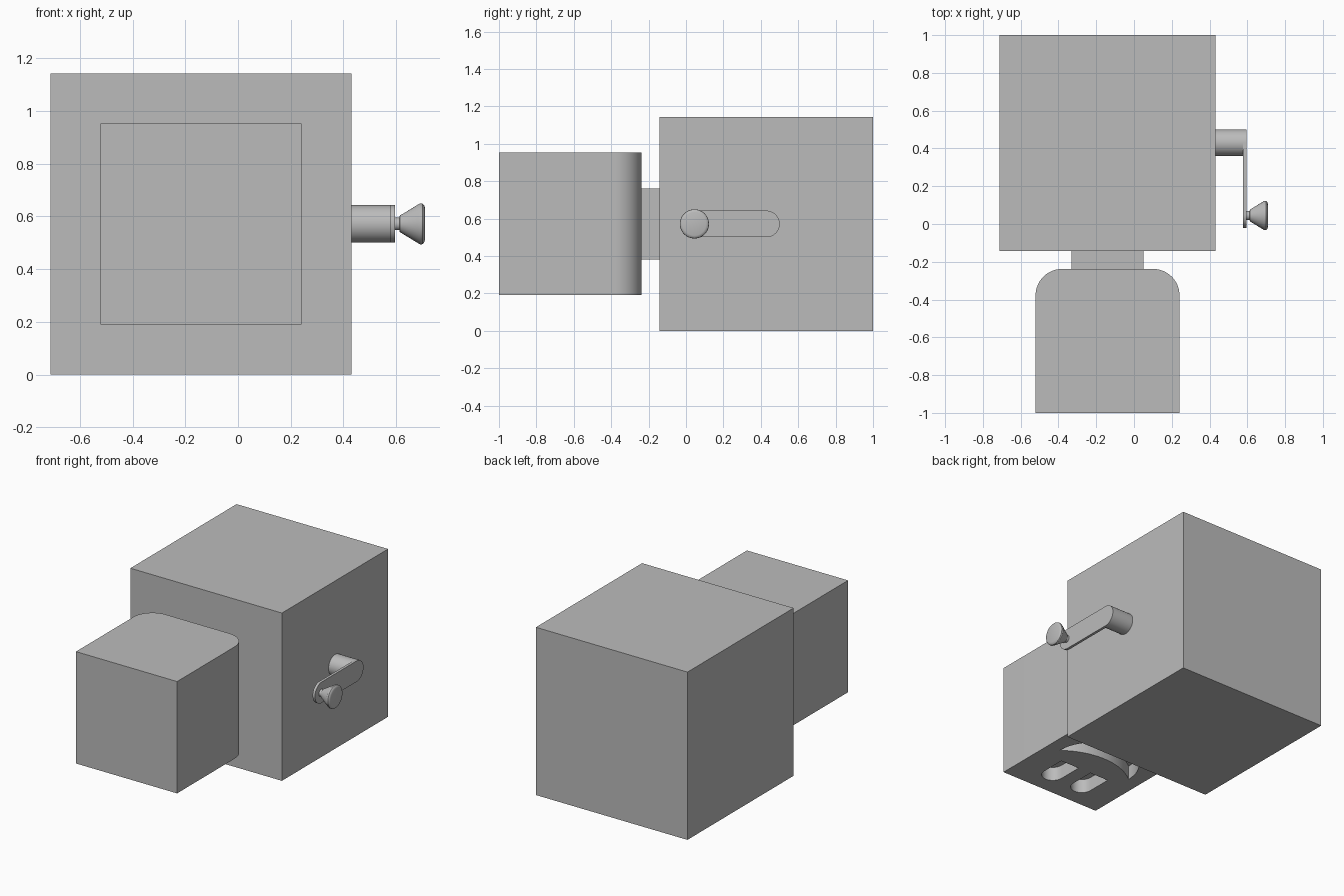
import bpy, bmesh
from math import sin, cos, pi, atan2

if "Cube" in bpy.data.objects:
    bpy.data.objects.remove(bpy.data.objects["Cube"])

GREY = bpy.data.materials.new('mid_grey')
GREY.diffuse_color = (0.5, 0.5, 0.5, 1)
GREY.use_nodes = True
GREY.node_tree.nodes["Principled BSDF"].inputs["Base Color"].default_value = GREY.diffuse_color


def finish(name, bm, smooth=True):
    bmesh.ops.recalc_face_normals(bm, faces=bm.faces[:])
    mesh = bpy.data.meshes.new(name)
    bm.to_mesh(mesh)
    bm.free()
    mesh.materials.append(GREY)
    ob = bpy.data.objects.new(name, mesh)
    bpy.context.collection.objects.link(ob)
    bpy.ops.object.select_all(action='DESELECT')
    ob.select_set(True)
    bpy.context.view_layer.objects.active = ob
    if smooth:
        bpy.ops.object.shade_smooth_by_angle()
    return ob


def box(name, x0, x1, y0, y1, z0, z1):
    return prism(name, [(x0, y0), (x1, y0), (x1, y1), (x0, y1)], z0, z1, smooth=False)


def prism(name, pts, lo, hi, axis='z', smooth=True):
    """Extrude an outline: (x, y) along z, or (y, z) along x."""
    bm = bmesh.new()
    put = (lambda a, b: (a, b, lo)) if axis == 'z' else (lambda a, b: (lo, a, b))
    face = bm.faces.new([bm.verts.new(put(a, b)) for a, b in pts])
    ext = bmesh.ops.extrude_face_region(bm, geom=[face])
    vec = (0, 0, hi - lo) if axis == 'z' else (hi - lo, 0, 0)
    bmesh.ops.translate(bm, vec=vec, verts=[v for v in ext['geom'] if isinstance(v, bmesh.types.BMVert)])
    return finish(name, bm, smooth)


def arc(cx, cy, r, a0, a1, n=16):
    return [(cx + r * cos(a0 + (a1 - a0) * i / n), cy + r * sin(a0 + (a1 - a0) * i / n))
            for i in range(n + 1)]


def lathe_x(name, profile, cy, cz):
    """Spin an (x, radius) profile about a line parallel to x."""
    bm = bmesh.new()
    vs = [bm.verts.new((x, cy, cz + r)) for x, r in profile]
    es = [bm.edges.new(p) for p in zip(vs, vs[1:])]
    bmesh.ops.spin(bm, geom=vs + es, cent=(0, cy, cz), axis=(1, 0, 0), angle=2 * pi, steps=48)
    bmesh.ops.remove_doubles(bm, verts=bm.verts[:], dist=1e-5)
    return finish(name, bm)


CX, CZ = -0.14, 0.572

# Body and neck
box('main_box', -0.711, 0.431, -0.143, 1.0, 0, 1.143)
box('neck', CX - 0.19, CX + 0.19, -0.24, -0.143, CZ - 0.19, CZ + 0.19)

# Head with two rounded corners beside the neck
H, R = 0.381, 0.14
outline = [(CX - H, -1), (CX + H, -1)]
outline += arc(CX + H - R, -0.238 - R, R, 0, pi / 2)
outline += arc(CX - H + R, -0.238 - R, R, pi / 2, pi)
head = prism('head', outline, CZ - H, CZ + H, smooth=False)

# Face recesses on the underside: two arched eyes and a crescent mouth
bottom, depth = CZ - H, 0.095
cutters = []
for s in (-1, 1):
    ex, er = CX + s * 0.12, 0.071
    eye = [(ex + er, -0.655), (ex - er, -0.655)] + arc(ex, -0.825, er, pi, 2 * pi)
    cutters.append(prism('eye_cutter', eye, bottom - 0.1, bottom + depth))
mr, sag, my = 0.285, 0.10, -0.56
lip_r = (mr * mr + sag * sag) / (2 * sag)
half = atan2(mr, lip_r - sag)
mouth = arc(CX, my, mr, 0, pi, 32)
mouth += arc(CX, my + sag - lip_r, lip_r, pi / 2 + half, pi / 2 - half, 24)[1:-1]
cutters.append(prism('mouth_cutter', mouth, bottom - 0.1, bottom + depth))

bpy.ops.object.select_all(action='DESELECT')
head.select_set(True)
bpy.context.view_layer.objects.active = head
for c in cutters:
    c.hide_render = True
    m = head.modifiers.new('recess', 'BOOLEAN')
    m.operation, m.solver, m.object = 'DIFFERENCE', 'EXACT', c
    bpy.ops.object.modifier_apply(modifier=m.name)
for c in cutters:
    bpy.data.objects.remove(c)
bpy.ops.object.shade_smooth_by_angle()

# Crank: axle, flat arm and flared knob
AY, KY, AR = 0.43, 0.045, 0.071
lathe_x('crank_axle', [(0.431, 0), (0.431, AR), (0.577, AR), (0.577, 0)], AY, CZ)
arm = arc(AY, CZ, AR, -pi / 2, pi / 2, 24) + arc(KY + 0.005, CZ, AR, pi / 2, 3 * pi / 2, 24)
prism('crank_arm', arm, 0.577, 0.595, axis='x')
lathe_x('crank_knob', [(0.595, 0), (0.595, 0.024), (0.612, 0.024), (0.614, 0.032), (0.622, 0.036),
                       (0.684, 0.074), (0.692, 0.078), (0.700, 0.077), (0.706, 0.071),
                       (0.709, 0.062), (0.709, 0)], KY, CZ)
